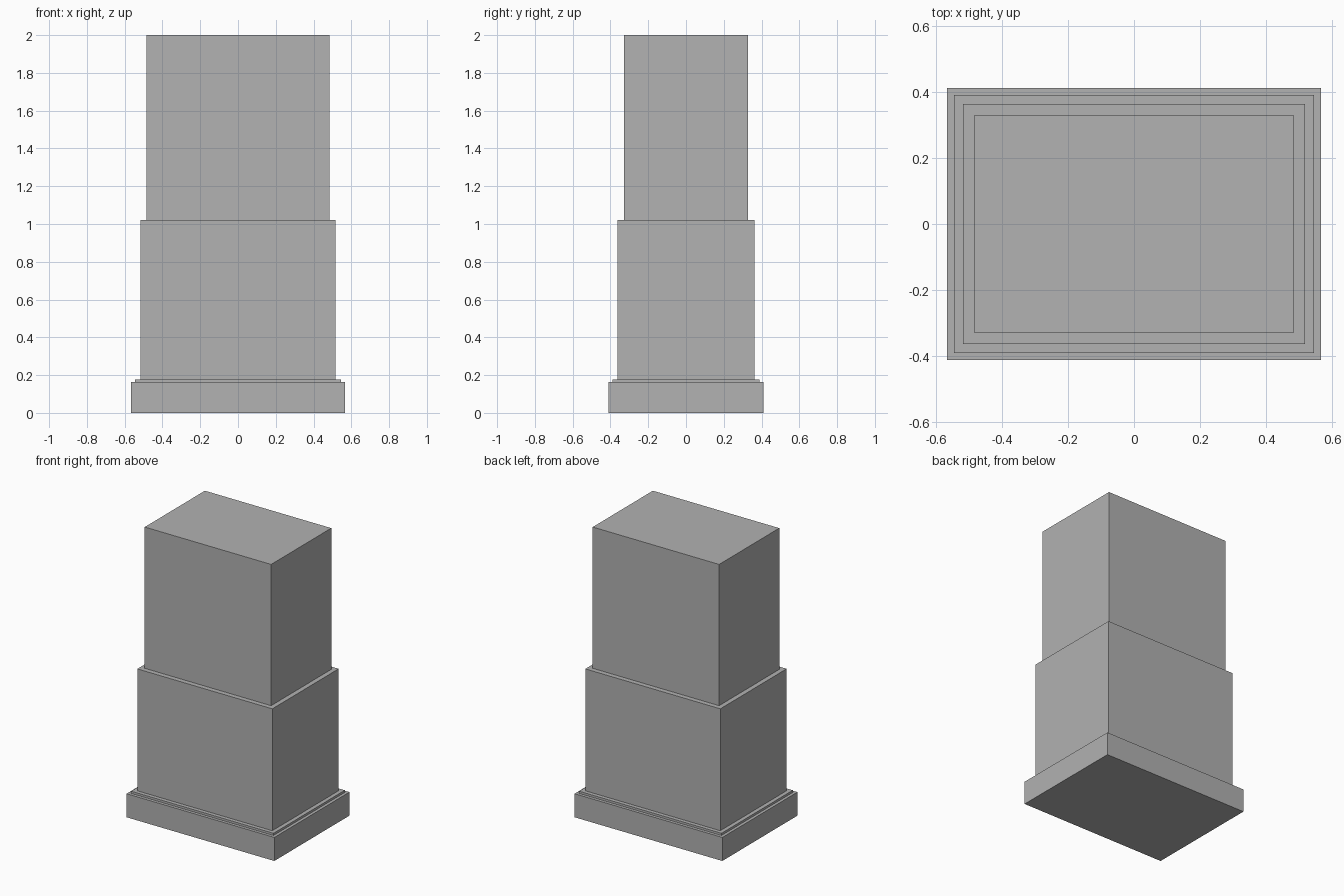
import bpy

cube = bpy.data.objects.get("Cube")
if cube:
    bpy.data.objects.remove(cube, do_unlink=True)

# Single stone colour
GREY = (0.445, 0.445, 0.445, 1)
stone = bpy.data.materials.new("stone_grey")
stone.use_nodes = True
stone.diffuse_color = GREY
bsdf = next(n for n in stone.node_tree.nodes if n.type == 'BSDF_PRINCIPLED')
bsdf.inputs["Base Color"].default_value = GREY


def block(name, half_x, half_y, bottom, top):
    bpy.ops.mesh.primitive_cube_add(size=2, location=(0, 0, (bottom + top) / 2))
    obj = bpy.context.object
    obj.name = name
    obj.scale = (half_x, half_y, (top - bottom) / 2)
    bpy.ops.object.transform_apply(location=False, rotation=False, scale=True)
    obj.data.materials.append(stone)


# Stepped tiers, stacked from the ground up
block("base_plinth", 0.566, 0.411, 0, 0.163)
block("plinth_step", 0.545, 0.390, 0.163, 0.178)
block("lower_shaft", 0.517, 0.363, 0.178, 1.022)
block("upper_shaft", 0.484, 0.329, 1.022, 2)
